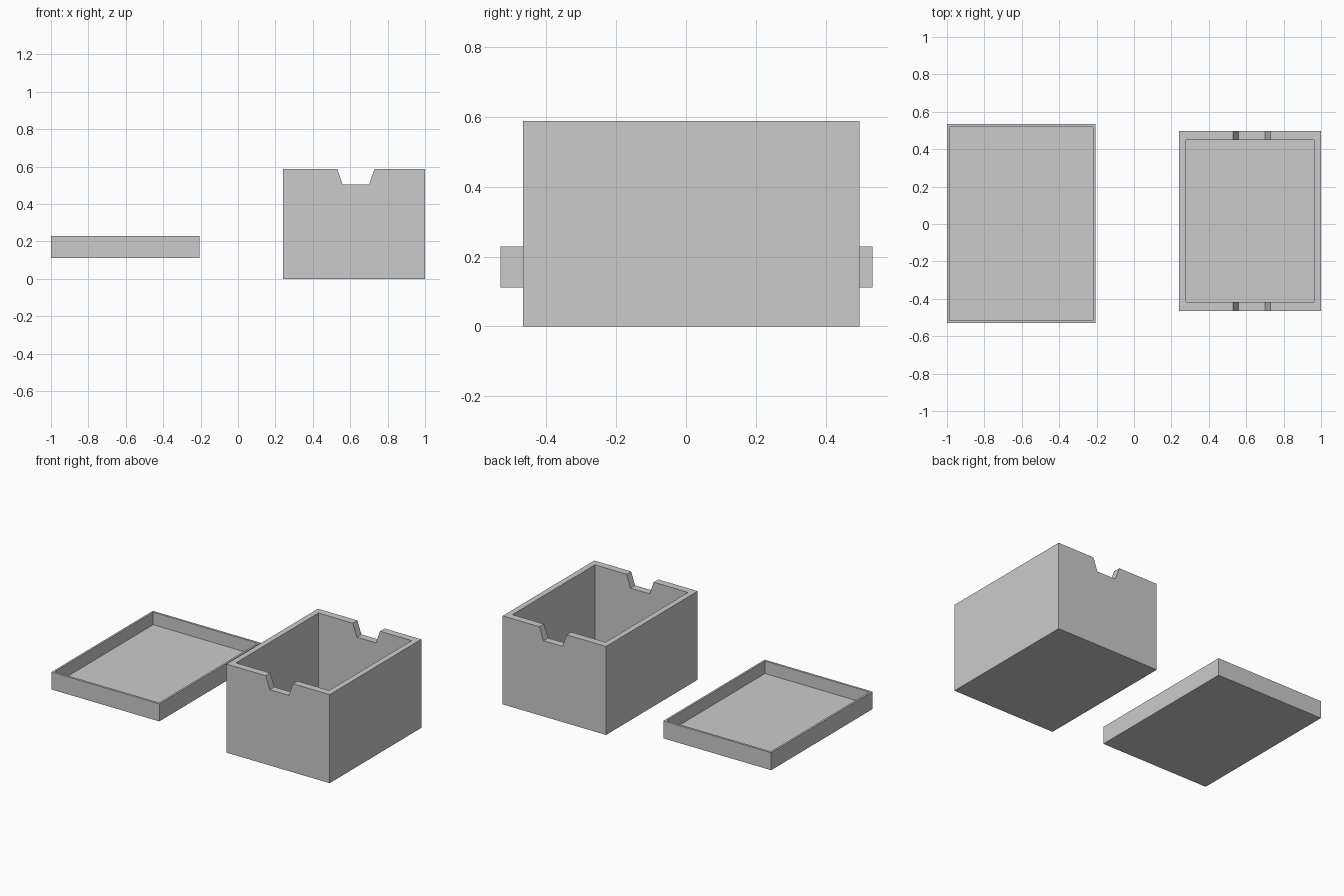
import bpy, bmesh

if "Cube" in bpy.data.objects:
    bpy.data.objects.remove(bpy.data.objects["Cube"])


def tray(name, lo, hi, wall_x, wall_y, floor_z):
    """Open-topped box with solid walls and floor."""
    (x0, y0, z0), (x1, y1, z1) = lo, hi
    bm = bmesh.new()

    def ring(dx, dy, z):
        return [bm.verts.new(p) for p in (
            (x0 + dx, y0 + dy, z), (x1 - dx, y0 + dy, z),
            (x1 - dx, y1 - dy, z), (x0 + dx, y1 - dy, z))]

    rings = [ring(0, 0, z0), ring(0, 0, z1),
             ring(wall_x, wall_y, z1), ring(wall_x, wall_y, floor_z)]
    for a, b in zip(rings, rings[1:]):
        for i in range(4):
            j = (i + 1) % 4
            bm.faces.new((a[i], a[j], b[j], b[i]))
    bm.faces.new(rings[0][::-1])
    bm.faces.new(rings[-1])
    return finish(name, bm)


def prism_y(name, profile, y0, y1):
    """Extrude an (x, z) profile along y."""
    bm = bmesh.new()
    face = bm.faces.new([bm.verts.new((x, y0, z)) for x, z in profile])
    out = bmesh.ops.extrude_face_region(bm, geom=[face])
    moved = [v for v in out["geom"] if isinstance(v, bmesh.types.BMVert)]
    bmesh.ops.translate(bm, verts=moved, vec=(0, y1 - y0, 0))
    return finish(name, bm)


def finish(name, bm):
    bmesh.ops.recalc_face_normals(bm, faces=bm.faces)
    mesh = bpy.data.meshes.new(name)
    bm.to_mesh(mesh)
    bm.free()
    obj = bpy.data.objects.new(name, mesh)
    bpy.context.collection.objects.link(obj)
    return obj


# Shallow lid lying upside down beside the box
tray("lid", (-1.0, -0.53, 0.112), (-0.207, 0.534, 0.228), 0.013, 0.015, 0.145)

# Deep box body
box = tray("box", (0.24, -0.466, 0.0), (1.0, 0.496, 0.588), 0.038, 0.048, 0.03)

# Tapered finger notches through the front and back walls
slope = 0.03 / 0.085
top = 0.65
spread = slope * (top - 0.503)
notch = prism_y("notch_cutter",
                [(0.56, 0.503), (0.70, 0.503),
                 (0.70 + spread, top), (0.56 - spread, top)], -0.7, 0.7)
notch.hide_render = True
cut = box.modifiers.new("finger_notches", "BOOLEAN")
cut.operation = "DIFFERENCE"
cut.solver = "EXACT"
cut.object = notch

# Apply the cut and drop the helper
bpy.context.view_layer.objects.active = box
bpy.ops.object.modifier_apply(modifier=cut.name)
bpy.data.objects.remove(notch)
